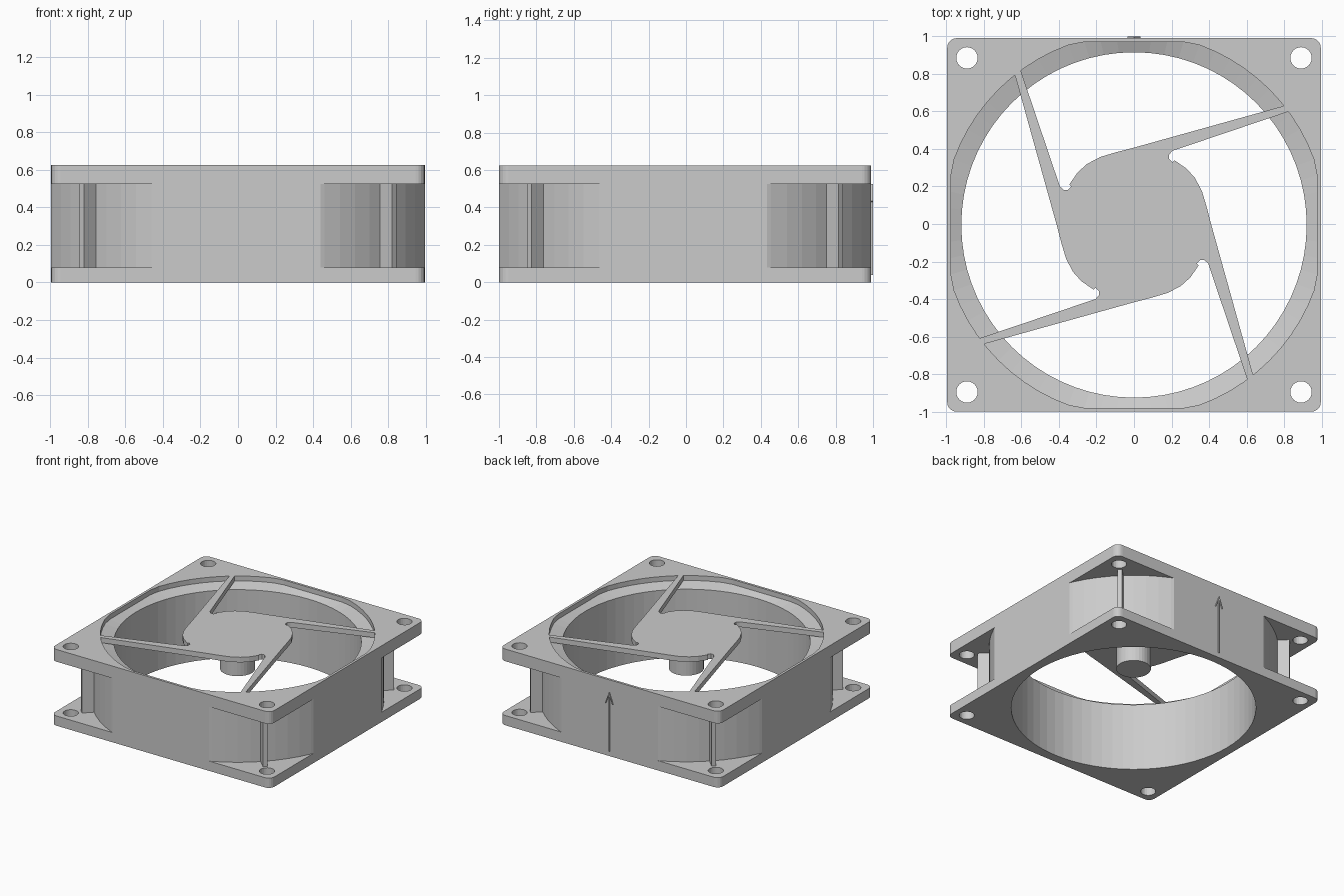
import bpy, bmesh, math

if "Cube" in bpy.data.objects:
    bpy.data.objects.remove(bpy.data.objects["Cube"])

SEG = 72
HALF, HEIGHT = 0.995, 0.625
SHIFT = -0.005   # the moulded mark on the back face takes up the rest of the depth


def loft(name, rings, closed=False):
    """Skin a list of equal-length 3D rings; cap the ends, or join last to first."""
    bm = bmesh.new()
    vs = [[bm.verts.new((x, y + SHIFT, z)) for x, y, z in r] for r in rings]
    n = len(vs[0])
    pairs = list(zip(vs, vs[1:] + ([vs[0]] if closed else [])))
    for a, b in pairs:
        for i in range(n):
            j = (i + 1) % n
            bm.faces.new((a[i], a[j], b[j], b[i]))
    if not closed:
        bm.faces.new(vs[0][::-1])
        bm.faces.new(vs[-1])
    bmesh.ops.recalc_face_normals(bm, faces=bm.faces)
    me = bpy.data.meshes.new(name)
    bm.to_mesh(me)
    bm.free()
    ob = bpy.data.objects.new(name, me)
    bpy.context.collection.objects.link(ob)
    return ob


def ring(r, z, n=SEG, cx=0, cy=0, clip=9):
    pts = []
    for i in range(n):
        a = 2 * math.pi * i / n
        x, y = r * math.cos(a), r * math.sin(a)
        pts.append((cx + max(-clip, min(clip, x)), cy + max(-clip, min(clip, y)), z))
    return pts


def prism(name, pts, z0, z1):
    return loft(name, [[(x, y, z0) for x, y in pts], [(x, y, z1) for x, y in pts]])


def cut(ob, cutter):
    m = ob.modifiers.new("cut", 'BOOLEAN')
    m.operation, m.solver, m.object = 'DIFFERENCE', 'EXACT', cutter
    bpy.context.view_layer.objects.active = ob
    bpy.ops.object.modifier_apply(modifier=m.name)
    bpy.data.objects.remove(cutter, do_unlink=True)


# Square frame with rounded corners
R = 0.05
outline = []
for k, (sx, sy) in enumerate([(1, 1), (-1, 1), (-1, -1), (1, -1)]):
    for i in range(6):
        a = math.radians(90 * k + 18 * i)
        outline.append((sx * (HALF - R) + R * math.cos(a), sy * (HALF - R) + R * math.sin(a)))
frame = prism("frame", outline, 0, HEIGHT)

# Corner pockets between the two flanges, left by a ring-shaped cutter
cut(frame, loft("pocket_cutter", [ring(1.088, 0.08), ring(1.7, 0.08),
                                  ring(1.7, 0.525), ring(1.088, 0.525)], closed=True))

# Air duct with a sloped ledge and shallow recess at the top
cut(frame, loft("duct_cutter", [ring(0.92, -0.1), ring(0.92, 0.56),
                                ring(1.02, 0.585, clip=0.975), ring(1.02, 0.75, clip=0.975)]))

# Screw holes
for sx in (-1, 1):
    for sy in (-1, 1):
        cut(frame, loft("hole_cutter", [ring(0.057, z, 24, sx * 0.89, sy * 0.89) for z in (-0.1, 0.75)]))

# Diagonal corner ribs joining the flanges
for k in range(4):
    a = math.radians(45 + 90 * k)
    c, s = math.cos(a), math.sin(a)
    rect = [(1.05, -0.0175), (1.178, -0.0175), (1.178, 0.0175), (1.05, 0.0175)]
    prism(f"corner_rib_{k + 1}", [(u * c - v * s, u * s + v * c) for u, v in rect], 0.075, 0.53)

# Motor plate with four swept struts: one quarter outline turned four times
quarter = [(-0.345, 0.215), (-0.30, 0.28), (-0.25, 0.325), (-0.18, 0.362), (-0.1, 0.386),
           (0.0, 0.412), (0.805, 0.636), (0.83, 0.606), (0.235, 0.405), (0.205, 0.395),
           (0.187, 0.375), (0.187, 0.352), (0.205, 0.335)]
plate = []
for k in range(4):
    for x, y in quarter:
        for _ in range(k):
            x, y = y, -x
        plate.append((x, y))
prism("motor_plate", plate, 0.583, HEIGHT)

# Bearing boss under the plate
loft("bearing_boss", [ring(0.13, 0.34, 32), ring(0.13, 0.59, 32)])

# Thin raised flow-direction line on the back face
mark = [(-0.005, 0.04), (0.005, 0.04), (0.005, 0.5), (0.03, 0.43), (0.034, 0.435),
        (0.0, 0.525), (-0.034, 0.435), (-0.03, 0.43), (-0.005, 0.5)]
loft("flow_mark", [[(x, y, z) for x, z in mark] for y in (0.985, 1.005)])
